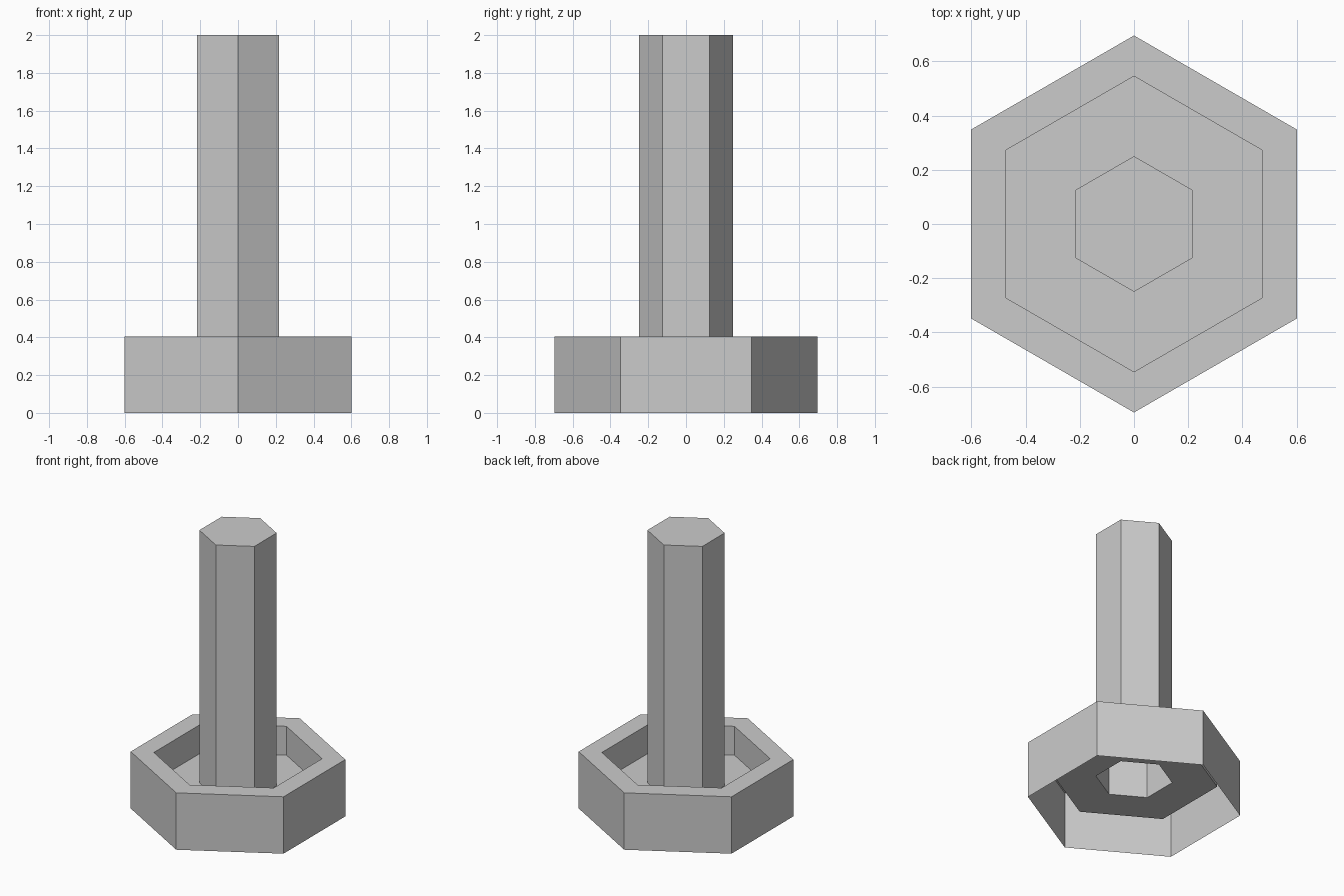
import bpy
import bmesh
from math import cos, sin, radians

# Remove the default cube
cube = bpy.data.objects.get("Cube")
if cube:
    bpy.data.objects.remove(cube, do_unlink=True)

SIDES = 6
HEAD_R, RECESS_R, SHAFT_R = 0.695, 0.545, 0.25
HEAD_TOP, FLOOR_Z, SHAFT_TOP = 0.405, 0.2, 2.0

# Single plain grey
grey = bpy.data.materials.new("light grey")
grey.use_nodes = True
colour = (0.6, 0.6, 0.6, 1)
grey.diffuse_color = colour
grey.node_tree.nodes["Principled BSDF"].inputs["Base Color"].default_value = colour


def hex_shell(name, profile, capped=False):
    """Sweep a (radius, height) profile around z with flat sides."""
    bm = bmesh.new()
    rings = []
    for r, z in profile:
        angles = [radians(30 + 360 * i / SIDES) for i in range(SIDES)]
        rings.append([bm.verts.new((r * cos(a), r * sin(a), z)) for a in angles])
    for low, high in zip(rings, rings[1:]):
        for i in range(SIDES):
            j = (i + 1) % SIDES
            bm.faces.new((low[i], low[j], high[j], high[i]))
    if capped:
        bm.faces.new(rings[-1])
    mesh = bpy.data.meshes.new(name)
    bm.to_mesh(mesh)
    bm.free()
    mesh.materials.append(grey)
    obj = bpy.data.objects.new(name, mesh)
    bpy.context.collection.objects.link(obj)
    return obj


# Head: outer wall, rim, recess wall and floor, open underneath
hex_shell("bolt_head", [(HEAD_R, 0), (HEAD_R, HEAD_TOP), (RECESS_R, HEAD_TOP),
                        (RECESS_R, FLOOR_Z), (SHAFT_R, FLOOR_Z)])

# Shaft: hollow tube rising from the recess floor, closed at the top
hex_shell("shaft", [(SHAFT_R, FLOOR_Z), (SHAFT_R, SHAFT_TOP)], capped=True)
